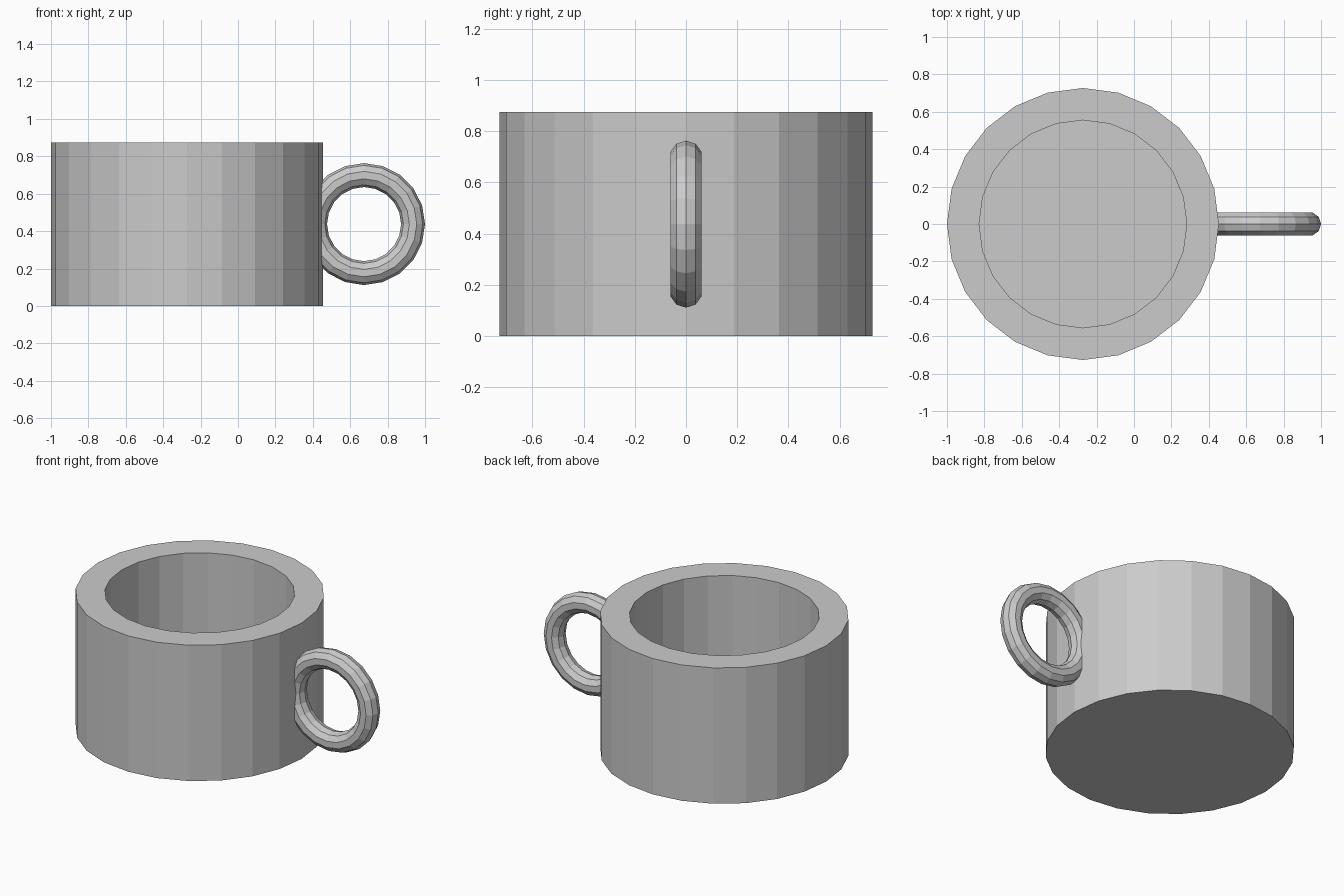
import bpy
import bmesh
from math import radians

cube = bpy.data.objects.get("Cube")
if cube:
    bpy.data.objects.remove(cube)

# Single plain grey
grey = bpy.data.materials.new("plain grey")
grey.use_nodes = True
colour = (0.6, 0.6, 0.6, 1)
grey.diffuse_color = colour
grey.node_tree.nodes["Principled BSDF"].inputs["Base Color"].default_value = colour

CENTRE_X = -0.273
HEIGHT = 0.875
SIDES = 24
FLOOR = 0.15


def spin_profile(bm, points, sides):
    """Turn a (radius, height) profile into rings and join them with quads."""
    rings = []
    for radius, z in points:
        ring = bmesh.ops.create_circle(bm, segments=sides, radius=radius)["verts"]
        bmesh.ops.translate(bm, verts=ring, vec=(0, 0, z))
        rings.append(ring)
    for low, high in zip(rings, rings[1:]):
        for i in range(sides):
            j = (i + 1) % sides
            bm.faces.new((low[i], low[j], high[j], high[i]))
    return rings


# Cup body: outer wall, flat rim, inner wall, floor and closed base
bm = bmesh.new()
rings = spin_profile(
    bm, [(0.727, 0), (0.727, HEIGHT), (0.555, HEIGHT), (0.555, FLOOR)], SIDES)
bm.faces.new(rings[0])
bm.faces.new(rings[-1])
bmesh.ops.recalc_face_normals(bm, faces=bm.faces)
mesh = bpy.data.meshes.new("cup_body")
bm.to_mesh(mesh)
bm.free()
body = bpy.data.objects.new("cup_body", mesh)
body.location.x = CENTRE_X
bpy.context.collection.objects.link(body)
mesh.materials.append(grey)

# Ring handle, partly sunk into the wall
bpy.ops.mesh.primitive_torus_add(
    major_segments=20, minor_segments=10, major_radius=0.262, minor_radius=0.064,
    location=(0.674, 0, HEIGHT / 2), rotation=(radians(90), 0, 0))
handle = bpy.context.object
handle.name = "ring_handle"
handle.data.materials.append(grey)
